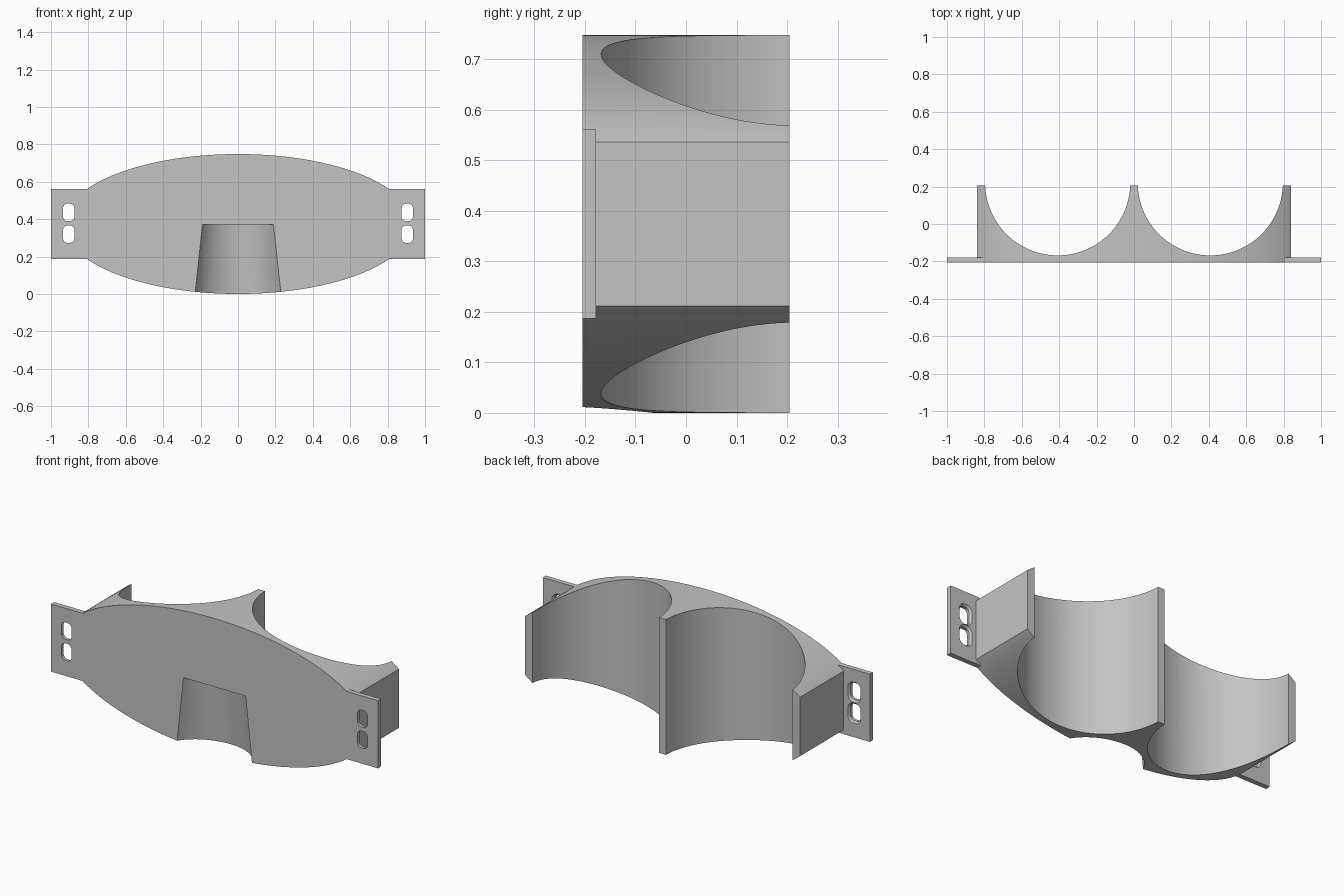
import bpy, bmesh
from math import cos, sin, pi, acos

cube = bpy.data.objects.get("Cube")
if cube:
    bpy.data.objects.remove(cube, do_unlink=True)

MID = 0.374            # height of the centre line
FRONT, BACK = -0.205, 0.205

grey = bpy.data.materials.new("light_grey")
grey.use_nodes = True
colour = (0.55, 0.55, 0.55, 1)
grey.diffuse_color = colour
grey.node_tree.nodes["Principled BSDF"].inputs["Base Color"].default_value = colour


def loft(name, rings):
    """Solid through matching rings of points, capped at both ends."""
    bm = bmesh.new()
    loops = [[bm.verts.new(p) for p in ring] for ring in rings]
    n = len(loops[0])
    for a, b in zip(loops, loops[1:]):
        for i in range(n):
            j = (i + 1) % n
            bm.faces.new((a[i], a[j], b[j], b[i]))
    bm.faces.new(loops[0])
    bm.faces.new(loops[-1])
    bmesh.ops.recalc_face_normals(bm, faces=bm.faces)
    mesh = bpy.data.meshes.new(name)
    bm.to_mesh(mesh)
    bm.free()
    mesh.materials.append(grey)
    obj = bpy.data.objects.new(name, mesh)
    bpy.context.collection.objects.link(obj)
    return obj


def along_y(name, outline, y0, y1):
    return loft(name, [[(x, y, z) for x, z in outline] for y in (y0, y1)])


def upright(name, x, y, levels, n=128):
    """Round solid with a vertical axis; levels are (z, radius)."""
    return loft(name, [[(x + r * cos(2 * pi * i / n), y + r * sin(2 * pi * i / n), z)
                        for i in range(n)] for z, r in levels])


def slot_ring(x, y, z, w, h, r):
    """Rounded rectangle facing the front."""
    ring = []
    for k, (sx, sz) in enumerate([(1, 1), (-1, 1), (-1, -1), (1, -1)]):
        for i in range(7):
            a = (k + i / 6) * pi / 2
            ring.append((x + sx * (w - r) + r * cos(a), y, z + sz * (h - r) + r * sin(a)))
    return ring


def combine(target, other, operation):
    mod = target.modifiers.new(operation.lower(), 'BOOLEAN')
    mod.object, mod.operation, mod.solver = other, operation, 'EXACT'
    bpy.context.view_layer.objects.active = target
    bpy.ops.object.modifier_apply(modifier=mod.name)
    bpy.data.objects.remove(other, do_unlink=True)


# Elliptical body with its ends cut straight
A, END = 0.933, 0.84
start = acos(END / A)
angles = [start + (pi - 2 * start) * i / 80 for i in range(81)]
outline = [(A * cos(a), MID + MID * sin(a)) for a in angles]
outline += [(-x, 2 * MID - z) for x, z in outline]
holder = along_y("double_cradle_bracket", outline, FRONT, BACK)

# Mounting tabs
for s in (-1, 1):
    tab = along_y("mounting_tab", [(s * x, MID + z) for x, z in
                  ((0.75, -0.187), (1, -0.187), (1, 0.187), (0.75, 0.187))], FRONT, -0.178)
    combine(holder, tab, 'UNION')

# Round cradles, open at the back
for s in (-1, 1):
    cradle = upright("cradle_cutter", s * 0.408, 0.22, [(-0.1, 0.388), (0.85, 0.388)])
    combine(holder, cradle, 'DIFFERENCE')

# Tapered notch in the lower front
notch = upright("notch_cutter", 0, -0.324, [(-0.037, 0.2625), (0.37, 0.224)])
combine(holder, notch, 'DIFFERENCE')

# Screw slots, chamfered at the back
for sx in (-1, 1):
    for sz in (-1, 1):
        x, z = sx * 0.905, MID + 0.004 + sz * 0.058
        sections = [(-0.23, 0), (-0.188, 0), (-0.178, 0.009), (-0.168, 0.009)]
        slot = loft("slot_cutter", [slot_ring(x, y, z, 0.03 + g, 0.047 + g, 0.024 + g)
                                    for y, g in sections])
        combine(holder, slot, 'DIFFERENCE')

bpy.ops.object.select_all(action='DESELECT')
holder.select_set(True)
bpy.context.view_layer.objects.active = holder
bpy.ops.object.shade_smooth_by_angle(angle=pi / 9)
